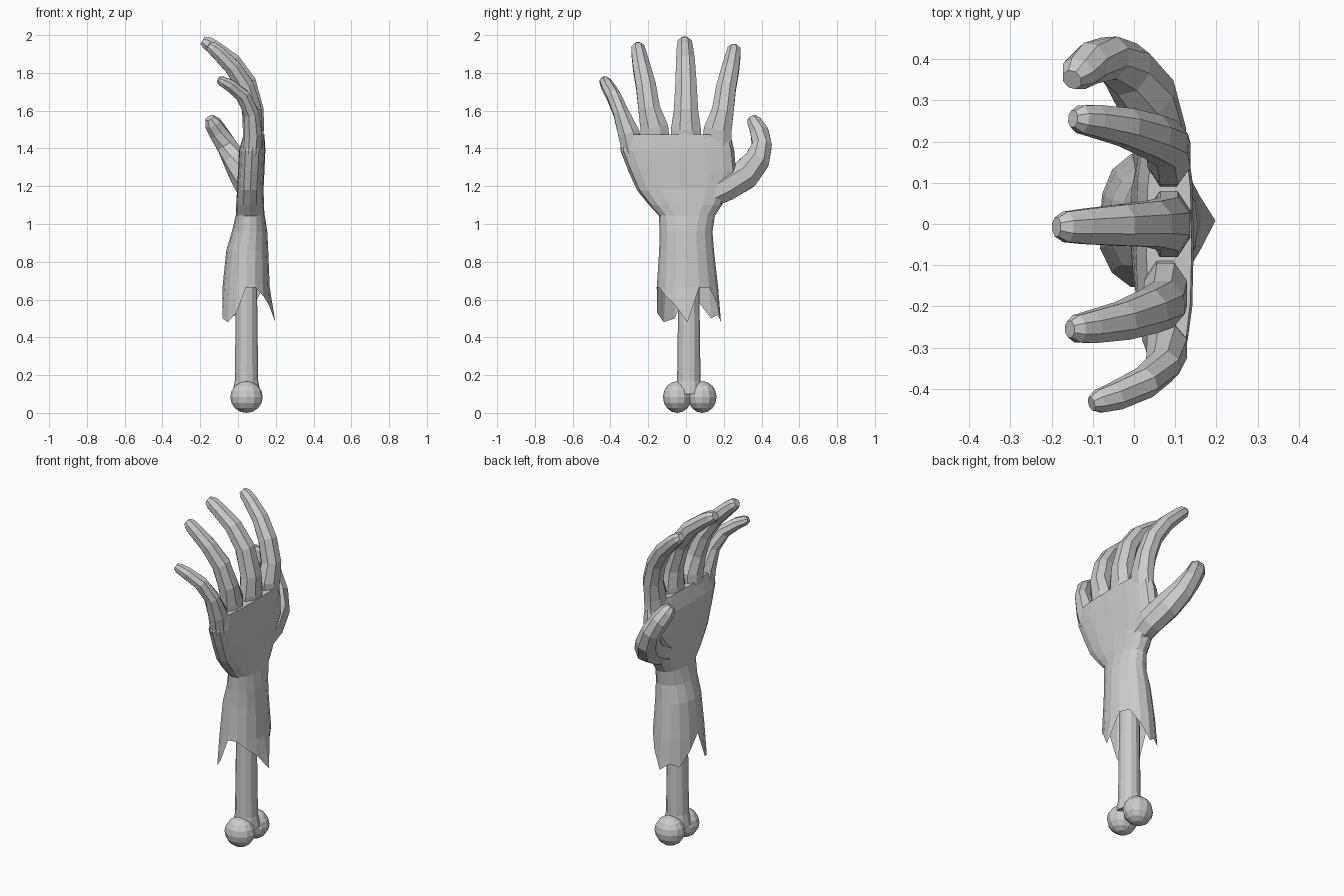
import bpy, bmesh, math
from mathutils import Vector

if "Cube" in bpy.data.objects:
    bpy.data.objects.remove(bpy.data.objects["Cube"])


def finish(name, bm):
    bmesh.ops.recalc_face_normals(bm, faces=bm.faces)
    me = bpy.data.meshes.new(name)
    bm.to_mesh(me)
    bm.free()
    ob = bpy.data.objects.new(name, me)
    bpy.context.collection.objects.link(ob)
    return ob


def loft(bm, rings, caps=True):
    vs = [[bm.verts.new(p) for p in r] for r in rings]
    n = len(vs[0])
    for a, b in zip(vs, vs[1:]):
        for i in range(n):
            j = (i + 1) % n
            bm.faces.new((a[i], a[j], b[j], b[i]))
    if caps:
        bm.faces.new(vs[0][::-1])
        bm.faces.new(vs[-1])
    return vs


def section(z, y0, y1, x0, x1, p=1.0, n=16):
    """Horizontal rounded section; a smaller p is boxier."""
    def f(v):
        return math.copysign(abs(v) ** p, v) if abs(v) > 1e-6 else 0
    pts = []
    for i in range(n):
        a = 2 * math.pi * i / n
        pts.append(Vector(((x0 + x1) / 2 + (x1 - x0) / 2 * f(math.cos(a)),
                           (y0 + y1) / 2 + (y1 - y0) / 2 * f(math.sin(a)), z)))
    return pts


def digit(name, path, ref, n=8):
    """Tapered tube; path holds (x, y, z, half width, half depth)."""
    pts = [Vector(p[:3]) for p in path]
    rings = []
    for i, p in enumerate(path):
        t = (pts[min(i + 1, len(pts) - 1)] - pts[max(i - 1, 0)]).normalized()
        w = (ref - t * ref.dot(t)).normalized()
        d = t.cross(w)
        rings.append([pts[i] + w * p[3] * math.cos(a) + d * p[4] * math.sin(a)
                      for a in (2 * math.pi * (k + 0.5) / n for k in range(n))])
    bm = bmesh.new()
    loft(bm, rings)
    return finish(name, bm)


# Palm
bm = bmesh.new()
loft(bm, [section(1.04, -.14, .15, -.01, .14, .9),
          section(1.10, -.195, .19, -.01, .138, .8),
          section(1.18, -.26, .235, -.005, .135, .75),
          section(1.28, -.305, .265, .0, .14, .72),
          section(1.39, -.348, .255, .005, .145, .7),
          section(1.475, -.335, .235, .03, .14, .75)])
hand = finish("hand", bm)

# Fingers and thumb
Y, X = Vector((0, 1, 0)), Vector((1, 0, 0))
middle = [(.08, 0, 1.40, .088, .05), (.085, 0, 1.50, .086, .056),
          (.085, 0, 1.60, .07, .056), (.045, 0, 1.75, .06, .055),
          (-.03, -.003, 1.86, .054, .048), (-.12, -.006, 1.93, .046, .042),
          (-.165, -.007, 1.96, .04, .038), (-.188, -.007, 1.972, .025, .024)]
ring = [(.08, .162, 1.40, .085, .05), (.085, .168, 1.50, .08, .056),
        (.08, .195, 1.60, .062, .055), (.045, .212, 1.72, .057, .052),
        (-.02, .235, 1.82, .05, .046), (-.095, .25, 1.895, .042, .04),
        (-.13, .254, 1.925, .036, .035), (-.148, .255, 1.937, .022, .022)]
pinky = [(.075, -.28, 1.38, .062, .05), (.08, -.303, 1.48, .062, .052),
         (.07, -.345, 1.59, .044, .044), (.025, -.385, 1.68, .04, .04),
         (-.045, -.418, 1.735, .036, .034), (-.085, -.43, 1.756, .03, .028),
         (-.103, -.436, 1.765, .018, .018)]
thumb = [(.065, .10, 1.14, .06, .07), (.06, .21, 1.20, .072, .085),
         (.03, .31, 1.26, .075, .085), (-.015, .375, 1.335, .065, .072),
         (-.06, .402, 1.415, .057, .056), (-.105, .39, 1.485, .052, .052),
         (-.135, .365, 1.535, .046, .042), (-.15, .35, 1.562, .026, .026)]
index = ring
ring = [(p[0] - .008, -p[1], p[2] + .01, p[3], p[4]) for p in ring]
digits = [digit("middle_finger", middle, Y), digit("index_finger", index, Y),
          digit("ring_finger", ring, Y), digit("little_finger", pinky, Y),
          digit("thumb", thumb, X)]

# Merge the digits into the palm
bpy.context.view_layer.objects.active = hand
for d in digits:
    m = hand.modifiers.new("union", 'BOOLEAN')
    m.operation = 'UNION'
    m.solver = 'EXACT'
    m.object = d
    bpy.ops.object.modifier_apply(modifier=m.name)
    bpy.data.objects.remove(d)

# Torn wrist skin: open shell with ragged flaps
bm = bmesh.new()
rows = loft(bm, [section(1.045, -.143, .153, -.012, .142, .9),
                 section(.96, -.14, .14, -.032, .155),
                 section(.86, -.142, .148, -.062, .16),
                 section(.665, -.155, .17, -.082, .168)], caps=False)
drop = [.48, None, None, .58, .48, .52, .50, .58, None, .50, .48, .53,
        None, None, .62, .57]
base = rows[-1]
centre = Vector((.045, .005, 0))
tips = []
for v, z in zip(base, drop):
    if z is None:
        tips.append(None)
        continue
    grow = 1 + (.665 - z) * (1.3 if z == drop[0] and v is base[0] else .5)
    q = centre + (v.co - centre) * grow
    tips.append(bm.verts.new((q.x, q.y, z)))
for i in range(16):
    j = (i + 1) % 16
    loop = [v for v in (base[j], base[i], tips[i], tips[j]) if v]
    if len(loop) > 2:
        bm.faces.new(loop)
finish("torn_wrist", bm)

# Bone shaft
bm = bmesh.new()
loft(bm, [section(z, .015 - r, .015 + r, .045 - r, .045 + r, n=12)
          for z, r in ((.10, .075), (.17, .062), (.55, .057), (1.0, .055))])
finish("bone_shaft", bm)

# Bone end knobs
for name, y in (("bone_knob_a", -.046), ("bone_knob_b", .086)):
    bm = bmesh.new()
    bmesh.ops.create_uvsphere(bm, u_segments=12, v_segments=8, radius=1)
    for v in bm.verts:
        v.co = Vector((.045 + v.co.x * .086, y + v.co.y * .076, .084 + v.co.z * .084))
    finish(name, bm)
